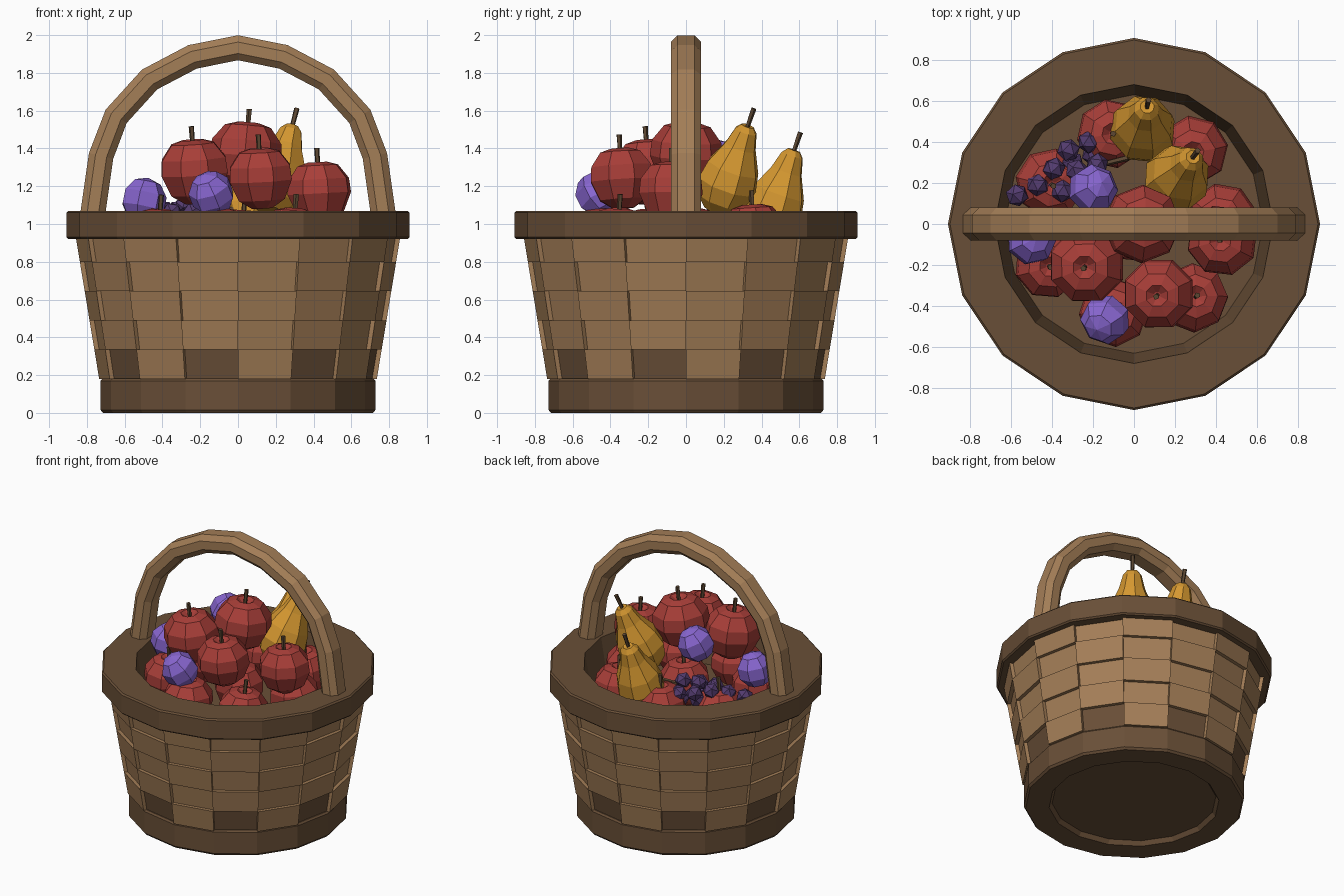
import bpy, bmesh, math, random
from mathutils import Vector, Matrix

if "Cube" in bpy.data.objects:
    bpy.data.objects.remove(bpy.data.objects["Cube"])

random.seed(4)
TAU = 2 * math.pi


def material(name, r, g, b):
    m = bpy.data.materials.new(name)
    lin = [((c / 255 + 0.055) / 1.055) ** 2.4 for c in (r, g, b)]
    m.diffuse_color = (*lin, 1)
    m.use_nodes = True
    m.node_tree.nodes["Principled BSDF"].inputs["Base Color"].default_value = m.diffuse_color
    return m


LIGHT = material("light_wood", 164, 126, 87)
DARK = material("dark_wood", 105, 79, 55)
RED = material("apple_red", 168, 62, 56)
GOLD = material("pear_gold", 212, 151, 48)
VIOLET = material("plum_violet", 136, 102, 208)
GRAPE = material("grape_purple", 84, 60, 112)
STEM = material("stem_brown", 92, 71, 50)


def finish(name, bm, *mats):
    me = bpy.data.meshes.new(name)
    bm.to_mesh(me)
    bm.free()
    for m in mats:
        me.materials.append(m)
    ob = bpy.data.objects.new(name, me)
    bpy.context.collection.objects.link(ob)
    return ob


def lathe(bm, profile, n, mat=Matrix(), index=0):
    """Revolve (radius, height) points, listed from bottom outwards and up."""
    rings = [[bm.verts.new(mat @ Vector((r * math.cos(TAU * j / n), r * math.sin(TAU * j / n), z)))
              for j in range(n)] for r, z in profile]
    for a, b in zip(rings, rings[1:]):
        for j in range(n):
            k = (j + 1) % n
            bm.faces.new((a[j], a[k], b[k], b[j])).material_index = index
    bmesh.ops.remove_doubles(bm, verts=bm.verts, dist=1e-4)


def pose(loc, axis=(0, 0, 1), spin=0.0, scale=1.0):
    q = Vector((0, 0, 1)).rotation_difference(Vector(axis).normalized())
    return (Matrix.Translation(loc) @ q.to_matrix().to_4x4()
            @ Matrix.Rotation(spin, 4, 'Z') @ Matrix.Scale(scale, 4))


# Basket body: base ring, wall, rim with inner lining
ROWS = [0.18, 0.335, 0.49, 0.645, 0.80, 0.925]


def wall_r(z):
    return 0.735 + 0.165 * (z - 0.18)


bm = bmesh.new()
lathe(bm, [(0, 0.03), (0.54, 0.03), (0.56, 0), (0.715, 0), (0.727, 0.015),
           (0.727, 0.17), (0.717, 0.182), (0.68, 0.182)], 16)
finish("base_ring", bm, DARK)

bm = bmesh.new()
lathe(bm, [(wall_r(z) - 0.025, z) for z in ROWS], 16)
for f in bm.faces:
    f.material_index = int(f.calc_center_median().z < ROWS[1])
finish("basket_wall", bm, LIGHT, DARK)

bm = bmesh.new()
lathe(bm, [(0.8, 0.92), (0.897, 0.92), (0.907, 0.93), (0.907, 1.06), (0.897, 1.07),
           (0.68, 1.07), (0.63, 0.77), (0, 0.77)], 16)
finish("rim_and_lining", bm, DARK)

# Woven slats: raised panels in a checker pattern
bm = bmesh.new()
for k in range(5):
    for j in range(k % 2, 16, 2):
        v = []
        for z in ROWS[k:k + 2]:
            for inset, jj in ((0, j), (0, j + 1), (0.04, j + 1), (0.04, j)):
                r, a = wall_r(z) - inset, TAU * jj / 16
                v.append(bm.verts.new((r * math.cos(a), r * math.sin(a), z)))
        for f in ((3, 2, 1, 0), (4, 5, 6, 7), (0, 1, 5, 4), (1, 2, 6, 5), (2, 3, 7, 6), (3, 0, 4, 7)):
            bm.faces.new([v[i] for i in f])
finish("woven_slats", bm, LIGHT)

# Handle: chamfered section swept along an arch
half = [(-0.768, 0.98), (-0.768, 1.06), (-0.725, 1.36), (-0.645, 1.57),
        (-0.468, 1.765), (-0.24, 1.885)]
path = [Vector((x, 0, z)) for x, z in half + [(0, 1.933)] + [(-x, z) for x, z in reversed(half)]]
section = [(0.08, 0.03), (0.045, 0.066), (-0.045, 0.066), (-0.08, 0.03),
           (-0.08, -0.03), (-0.045, -0.066), (0.045, -0.066), (0.08, -0.03)]
bm = bmesh.new()
rings = []
for i, p in enumerate(path):
    t = (path[min(i + 1, len(path) - 1)] - path[max(i - 1, 0)]).normalized()
    out = Vector((-t.z, 0, t.x))
    rings.append([bm.verts.new(p + Vector((0, w, 0)) + out * h) for w, h in section])
for a, b in zip(rings, rings[1:]):
    for j in range(8):
        bm.faces.new((a[j], a[(j + 1) % 8], b[(j + 1) % 8], b[j]))
bm.faces.new(rings[0])
bm.faces.new(rings[-1])
bmesh.ops.recalc_face_normals(bm, faces=bm.faces)
finish("handle", bm, LIGHT)

# Apples: (x, y, z of centre, radius), top heap then lower layer
apples = [(0.12, -0.34, 1.24, 0.178), (-0.23, -0.2, 1.275, 0.19), (0.04, 0, 1.365, 0.192),
          (0.43, -0.08, 1.17, 0.175),
          (0.43, 0.03, 0.93, 0.17), (0.29, -0.36, 0.93, 0.17), (-0.42, -0.2, 0.93, 0.165),
          (-0.1, -0.43, 0.93, 0.17), (-0.41, 0.2, 0.91, 0.17), (-0.11, 0.44, 0.95, 0.17),
          (0.29, 0.36, 0.95, 0.17), (0.02, -0.02, 0.92, 0.17)]
apple_profile = [(0, -0.78), (0.32, -0.88), (0.72, -0.62), (0.97, -0.05), (0.93, 0.38),
                 (0.62, 0.8), (0.3, 0.9), (0.1, 0.74), (0, 0.72)]
stem_profile = [(0, 0), (0.012, 0), (0.015, 1), (0, 1)]


def stem(bm, m, base, length):
    lathe(bm, [(r, base + h * length) for r, h in stem_profile], 5, m, 1)


for i, (x, y, z, r) in enumerate(apples):
    axis = (random.uniform(-0.1, 0.1), random.uniform(-0.08, 0.08), 1)
    m = pose((x, y, z), axis, random.uniform(0, 1))
    bm = bmesh.new()
    lathe(bm, [(a * r * 1.03, b * r) for a, b in apple_profile], 8, m)
    stem(bm, m, r * 0.7, 0.11)
    finish(f"apple_{i + 1}", bm, RED, STEM)

# Pears: (bottom point, top point)
pear_profile = [(0, 0), (0.08, 0), (0.138, 0.06), (0.165, 0.15), (0.145, 0.25),
                (0.088, 0.37), (0.062, 0.46), (0.035, 0.49), (0, 0.485)]
for i, (lo, hi) in enumerate([((0.17, 0.17, 1.07), (0.29, 0.33, 1.53)),
                              ((0.03, 0.41, 0.93), (0.065, 0.575, 1.40))]):
    lo, hi = Vector(lo), Vector(hi)
    m = pose(lo, hi - lo, 0.3)
    bm = bmesh.new()
    lathe(bm, pear_profile, 8, m)
    stem(bm, m, 0.47, 0.12)
    finish(f"pear_{i + 1}", bm, GOLD, STEM)

# Plums: coarse tilted spheres
ball = [(math.sin(math.pi * i / 5), -math.cos(math.pi * i / 5)) for i in range(6)]
for i, (loc, axis) in enumerate([((-0.5, -0.08, 1.125), (0.2, 0.1, 1)),
                                 ((-0.14, -0.465, 1.16), (-0.4, -0.5, 1)),
                                 ((-0.2, 0.17, 1.325), (0.4, 0.3, 1))]):
    bm = bmesh.new()
    lathe(bm, ball, 7, pose(loc, axis, 0.4 * i, 0.123))
    finish(f"plum_{i + 1}", bm, VIOLET)

# Grapes: tapering bunch of small icospheres with a stalk
grapes = [(-0.57, 0.14, 1.03), (-0.47, 0.19, 1.05), (-0.39, 0.27, 1.07), (-0.32, 0.36, 1.07),
          (-0.22, 0.40, 1.06), (-0.18, 0.29, 1.1), (-0.28, 0.26, 1.1), (-0.35, 0.16, 1.06),
          (-0.24, 0.18, 1.06), (-0.42, 0.2, 0.99), (-0.3, 0.3, 1.0), (-0.2, 0.34, 1.0),
          (-0.25, 0.22, 0.99)]
bm = bmesh.new()
for g in grapes:
    bmesh.ops.create_icosphere(bm, subdivisions=1, radius=0.057,
                               matrix=pose(g, (random.random(), random.random(), 1), random.random()))
stem(bm, pose((-0.2, 0.28, 1.06), (1, 0.25, 0.1)), 0, 0.18)
finish("grape_bunch", bm, GRAPE, STEM)
